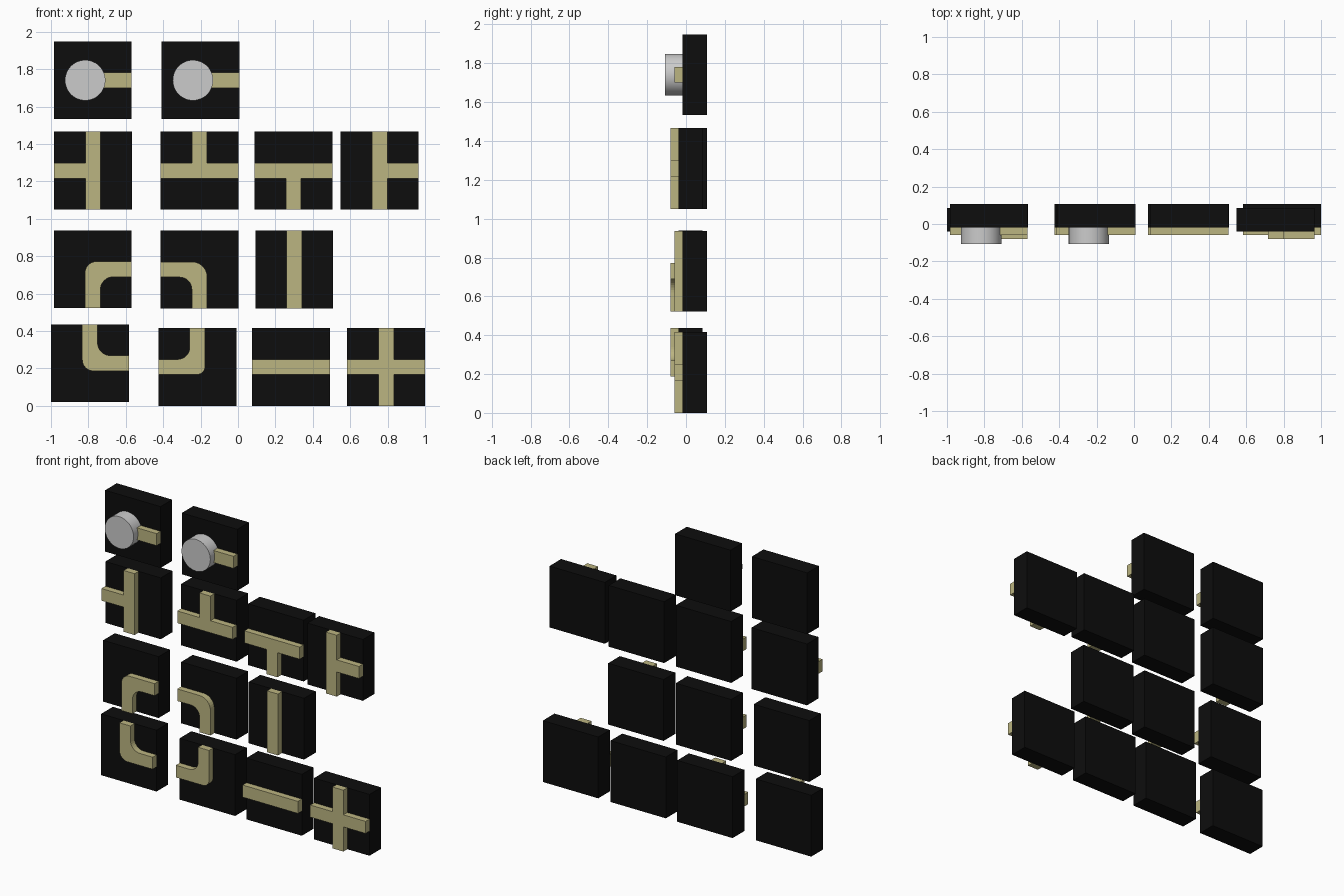
import bpy, bmesh, math
from mathutils import Vector, Matrix

if "Cube" in bpy.data.objects:
    bpy.data.objects.remove(bpy.data.objects["Cube"])

HALF = 0.208      # half tile size
W = 0.041         # half track width
BACK, FACE, TRACK, KNOB = 0.107, -0.018, -0.06, -0.107


def material(name, rgb):
    m = bpy.data.materials.new(name)
    m.diffuse_color = (*rgb, 1)
    m.use_nodes = True
    m.node_tree.nodes["Principled BSDF"].inputs["Base Color"].default_value = m.diffuse_color
    return m


black = material("black", (0.004, 0.004, 0.004))
khaki = material("khaki", (0.50, 0.46, 0.22))


def finish(name, bm, mat=None):
    bmesh.ops.recalc_face_normals(bm, faces=bm.faces)
    me = bpy.data.meshes.new(name)
    bm.to_mesh(me)
    bm.free()
    ob = bpy.data.objects.new(name, me)
    bpy.context.collection.objects.link(ob)
    if mat:
        me.materials.append(mat)
    return ob


def prism(name, outline, cx, cz, y0, y1, mat):
    """Extrude an x/z outline from y0 to y1."""
    bm = bmesh.new()
    f = bm.faces.new([bm.verts.new((cx + x, y0, cz + z)) for x, z in outline])
    ext = bmesh.ops.extrude_face_region(bm, geom=[f])["geom"]
    vs = [v for v in ext if isinstance(v, bmesh.types.BMVert)]
    bmesh.ops.translate(bm, vec=(0, y1 - y0, 0), verts=vs)
    return finish(name, bm, mat)


def fillet(sx, r, steps=8):
    """Rounded corner at (W, W); sx=+1 rounds the inside of a bend, -1 the outside."""
    c = W + sx * r
    start = -math.pi / 2 if sx > 0 else 0
    pts = []
    for i in range(steps + 1):
        a = start + (-1 if sx > 0 else 1) * math.pi / 2 * i / steps
        pts.append((c + r * math.cos(a), c + r * math.sin(a)))
    return pts[::-1] if sx > 0 else pts


def track_outline(arms, r_in, r_out):
    """Walk right, up, left, down; arms reach the tile edge, bends get rounded."""
    bend = len(arms) == 2 and arms not in ("RL", "UD")
    dirs = "RULD"
    pts = []
    for i, d in enumerate(dirs):
        local = [(HALF, -W), (HALF, W)] if d in arms else []
        nxt = dirs[(i + 1) % 4] in arms
        if bend and d in arms and nxt:
            arc = fillet(1, r_in)
            # travel from the current arm towards the next one
            if arc[0][0] < arc[-1][0]:
                arc.reverse()
            local += arc
        elif bend and d not in arms and not nxt:
            local += fillet(-1, r_out)
        elif (d in arms) == nxt:
            local.append((W, W))
        elif len(arms) == 1:
            local.append((W, W))
        rot = Matrix.Rotation(math.radians(90 * i), 2)
        pts += [tuple(rot @ Vector(p)) for p in local]
    return pts


# name, centre x, centre z, track arms, forward shift, bend radii
TILES = [
    ("start", -0.777, 1.741, "R", 0, 0, 0),
    ("finish", -0.201, 1.741, "R", 0, 0, 0),
    ("tee_left", -0.775, 1.258, "ULD", 0, 0, 0),
    ("tee_up", -0.206, 1.258, "RUL", 0, 0, 0),
    ("tee_down", 0.297, 1.258, "RLD", 0, 0, 0),
    ("tee_right", 0.757, 1.258, "RUD", -0.021, 0, 0),
    ("bend_right_down", -0.777, 0.731, "RD", -0.021, 0.07, 0.06),
    ("bend_left_down", -0.206, 0.729, "LD", 0, 0.065, 0.08),
    ("straight_vertical", 0.301, 0.729, "UD", 0, 0, 0),
    ("bend_right_up", -0.792, 0.228, "RU", -0.021, 0.07, 0.06),
    ("bend_left_up", -0.217, 0.208, "UL", 0, 0.065, 0.045),
    ("straight_horizontal", 0.284, 0.208, "RL", 0, 0, 0),
    ("cross", 0.792, 0.208, "RULD", 0, 0, 0),
]
SQUARE = [(-HALF, -HALF), (HALF, -HALF), (HALF, HALF), (-HALF, HALF)]

for name, cx, cz, arms, dy, r_in, r_out in TILES:
    # square backing block and raised track
    prism(name + "_tile", SQUARE, cx, cz, FACE + dy, BACK + dy, black)
    prism(name + "_track", track_outline(arms, r_in, r_out),
          cx, cz, TRACK + dy, FACE + dy, khaki)
    # round terminal knob on the end tiles
    if len(arms) == 1:
        bm = bmesh.new()
        mat = (Matrix.Translation((cx - 0.04, (KNOB + FACE) / 2, cz))
               @ Matrix.Rotation(math.pi / 2, 4, 'X'))
        bmesh.ops.create_cone(bm, cap_ends=True, segments=48, radius1=0.108,
                              radius2=0.108, depth=FACE - KNOB, matrix=mat)
        ob = finish(name + "_knob", bm)
        bpy.context.view_layer.objects.active = ob
        ob.select_set(True)
        bpy.ops.object.shade_smooth_by_angle()
        ob.select_set(False)
